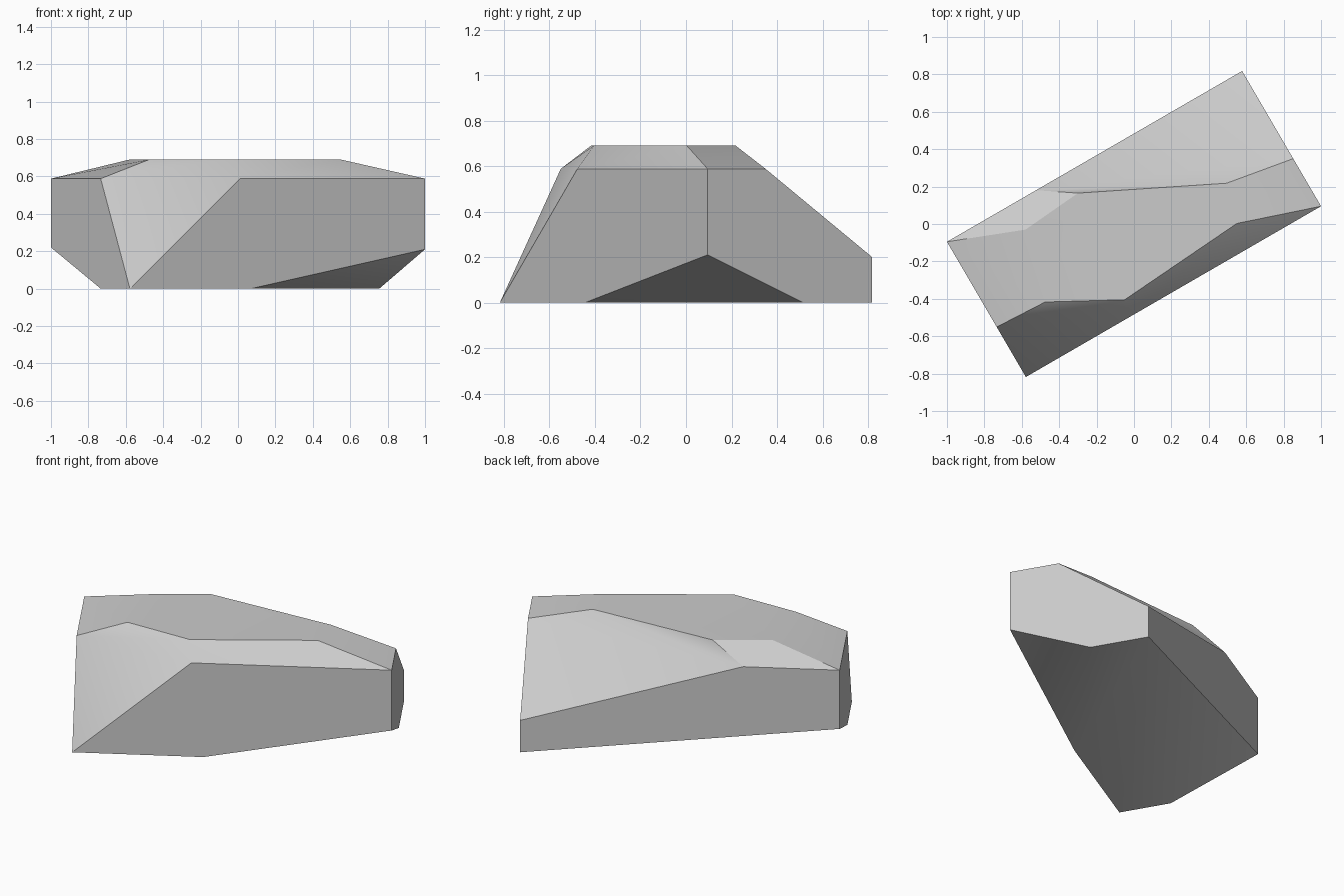
import bpy, bmesh
from mathutils import Vector

if "Cube" in bpy.data.objects:
    bpy.data.objects.remove(bpy.data.objects["Cube"])

# Four plan corners of the turned block: left, front, right, back
left, front, right, back = (Vector(p) for p in
                            [(-1, -.095), (-.578, -.818), (1, .095), (.578, .818)])
TOP, SHOULDER = .69, .588


def on_side(a, b, t, z):
    """Point on the side wall between two plan corners."""
    return (*a.lerp(b, t), z)


points = {
    # left corner post, undercut at the foot
    'a': (*left, .22), 'A': (*left, SHOULDER),
    # right corner post, undercut at the foot
    'd': (*right, .21), 'D': (*right, SHOULDER),
    # front corner is chipped down to the ground, back corner nearly so
    'c': (*front, 0), 'f': (*back, 0), 'F': (*back, .2),
    # ends of the front chip
    'B': on_side(left, front, .63, SHOULDER), 'Q': on_side(front, right, .373, SHOULDER),
    # ends of the back chip
    'E': on_side(right, back, .352, SHOULDER), 'I': on_side(left, back, .302, SHOULDER),
    # ends of the undercuts on the ground
    'n': on_side(front, right, .41, 0), 'p': on_side(right, back, .58, 0),
    'r': on_side(left, front, .63, 0),
    # top facet outline
    'G': (-.58, -.03, TOP), 'H': (-.3, .165, TOP), 'J': (.495, .218, TOP),
    'K': (.55, .003, TOP), 'L': (-.05, -.405, TOP), 'M': (-.475, -.417, TOP),
}
facets = [
    'MLKJHG',                        # top
    'AGHI', 'ABMG', 'QDKL', 'DEJK',  # shoulder slopes
    'cQB', 'BQL', 'BLM',             # front chip
    'IHJ', 'IJE', 'IEF',             # back chip
    'arcB' + 'A', 'cndDQ', 'dpfFED', 'faAIF',  # side walls
    'dnp', 'afr', 'rfpnc',           # undercuts and base
]

bm = bmesh.new()
verts = {name: bm.verts.new(co) for name, co in points.items()}
for facet in facets:
    bm.faces.new([verts[k] for k in facet])
bmesh.ops.recalc_face_normals(bm, faces=bm.faces)

mesh = bpy.data.meshes.new("rock")
bm.to_mesh(mesh)
bm.free()
rock = bpy.data.objects.new("rock", mesh)
bpy.context.collection.objects.link(rock)
bpy.context.view_layer.objects.active = rock
rock.select_set(True)
bpy.ops.object.shade_smooth_by_angle()
